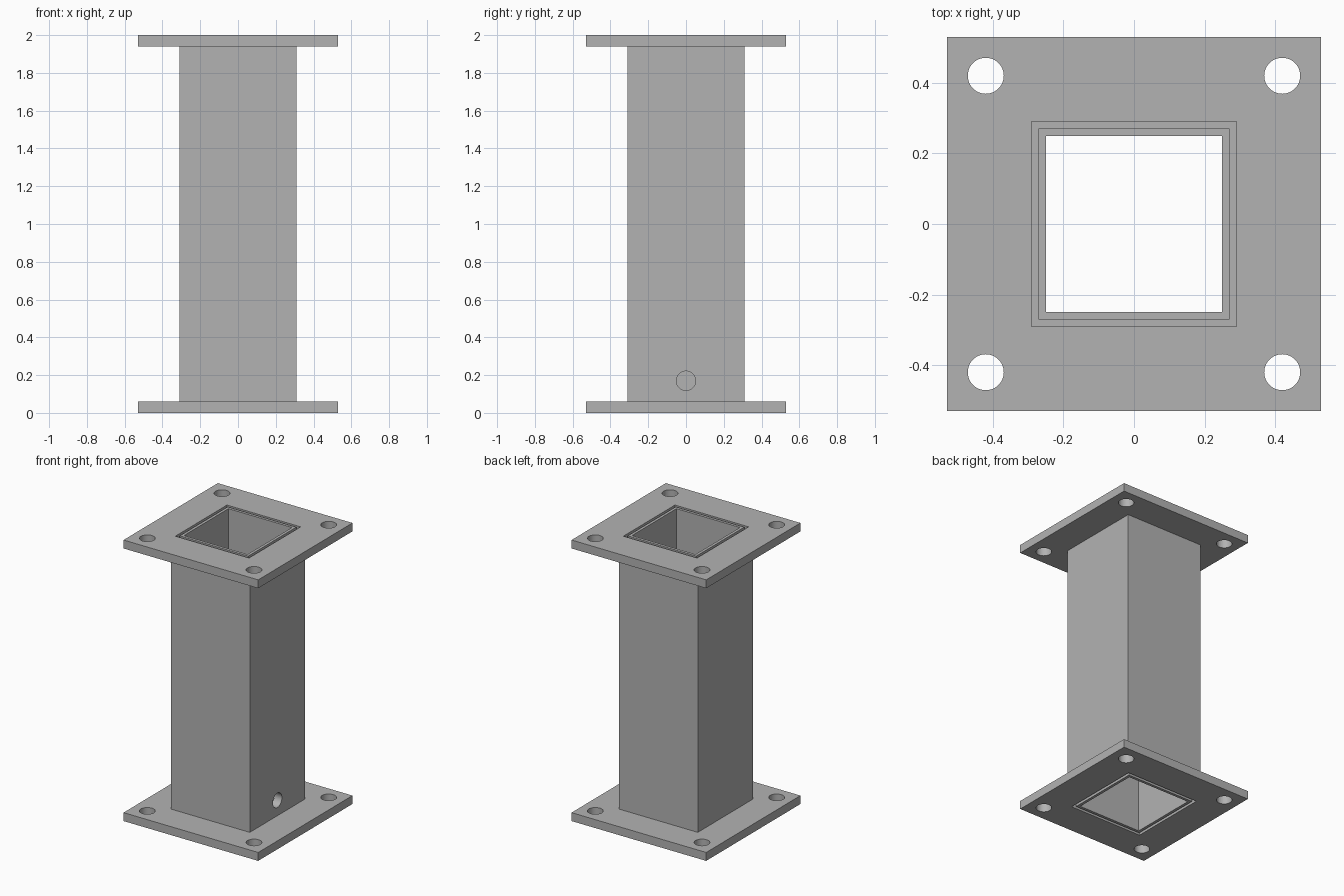
import bpy, bmesh
from math import radians

cube = bpy.data.objects.get("Cube")
if cube:
    bpy.data.objects.remove(cube, do_unlink=True)

# Key sizes
HEIGHT, PLATE_T = 2.0, 0.06
PLATE, OPENING = 0.53, 0.29
OUTER, LIP, BORE = 0.31, 0.27, 0.25
BOLT, HOLE_R = 0.42, 0.051

steel = bpy.data.materials.new("plain grey steel")
steel.use_nodes = True
grey = (0.45, 0.45, 0.45, 1)
steel.diffuse_color = grey
steel.node_tree.nodes["Principled BSDF"].inputs["Base Color"].default_value = grey


def square_ring(name, profile):
    """Sweep a closed (half width, height) profile around a square."""
    bm = bmesh.new()
    corners = [(-1, -1), (1, -1), (1, 1), (-1, 1)]
    loops = [[bm.verts.new((sx * r, sy * r, z)) for r, z in profile] for sx, sy in corners]
    n = len(profile)
    for i in range(4):
        a, b = loops[i], loops[(i + 1) % 4]
        for j in range(n):
            k = (j + 1) % n
            bm.faces.new((a[j], b[j], b[k], a[k]))
    bmesh.ops.recalc_face_normals(bm, faces=bm.faces)
    mesh = bpy.data.meshes.new(name)
    bm.to_mesh(mesh)
    bm.free()
    mesh.materials.append(steel)
    obj = bpy.data.objects.new(name, mesh)
    bpy.context.collection.objects.link(obj)
    return obj


def drill(obj, location, depth, rotation=(0, 0, 0)):
    """Cut a round hole and keep its wall smooth."""
    bpy.ops.mesh.primitive_cylinder_add(vertices=48, radius=HOLE_R, depth=depth,
                                        location=location, rotation=rotation)
    cutter = bpy.context.object
    cutter.hide_render = True
    cutter.data.materials.append(steel)
    mod = obj.modifiers.new("hole", "BOOLEAN")
    mod.operation, mod.solver, mod.object = "DIFFERENCE", "EXACT", cutter
    bpy.ops.object.select_all(action="DESELECT")
    obj.select_set(True)
    bpy.context.view_layer.objects.active = obj
    bpy.ops.object.modifier_apply(modifier=mod.name)
    bpy.data.objects.remove(cutter, do_unlink=True)
    bpy.ops.object.shade_smooth_by_angle(angle=radians(30))


# Hollow square column, with thin lips reaching through the plates
low, high = PLATE_T, HEIGHT - PLATE_T
column = square_ring("column", [
    (BORE, 0), (LIP, 0), (LIP, low), (OUTER, low),
    (OUTER, high), (LIP, high), (LIP, HEIGHT), (BORE, HEIGHT)])

# Cable hole through the left wall
drill(column, (OUTER - 0.03, 0, 0.17), 0.2, (0, radians(90), 0))

# End plates with a square opening and four bolt holes
for name, z in (("base_plate", 0), ("top_plate", high)):
    plate = square_ring(name, [(OPENING, z), (PLATE, z),
                               (PLATE, z + PLATE_T), (OPENING, z + PLATE_T)])
    for sx in (-1, 1):
        for sy in (-1, 1):
            drill(plate, (sx * BOLT, sy * BOLT, z + PLATE_T / 2), PLATE_T * 3)
